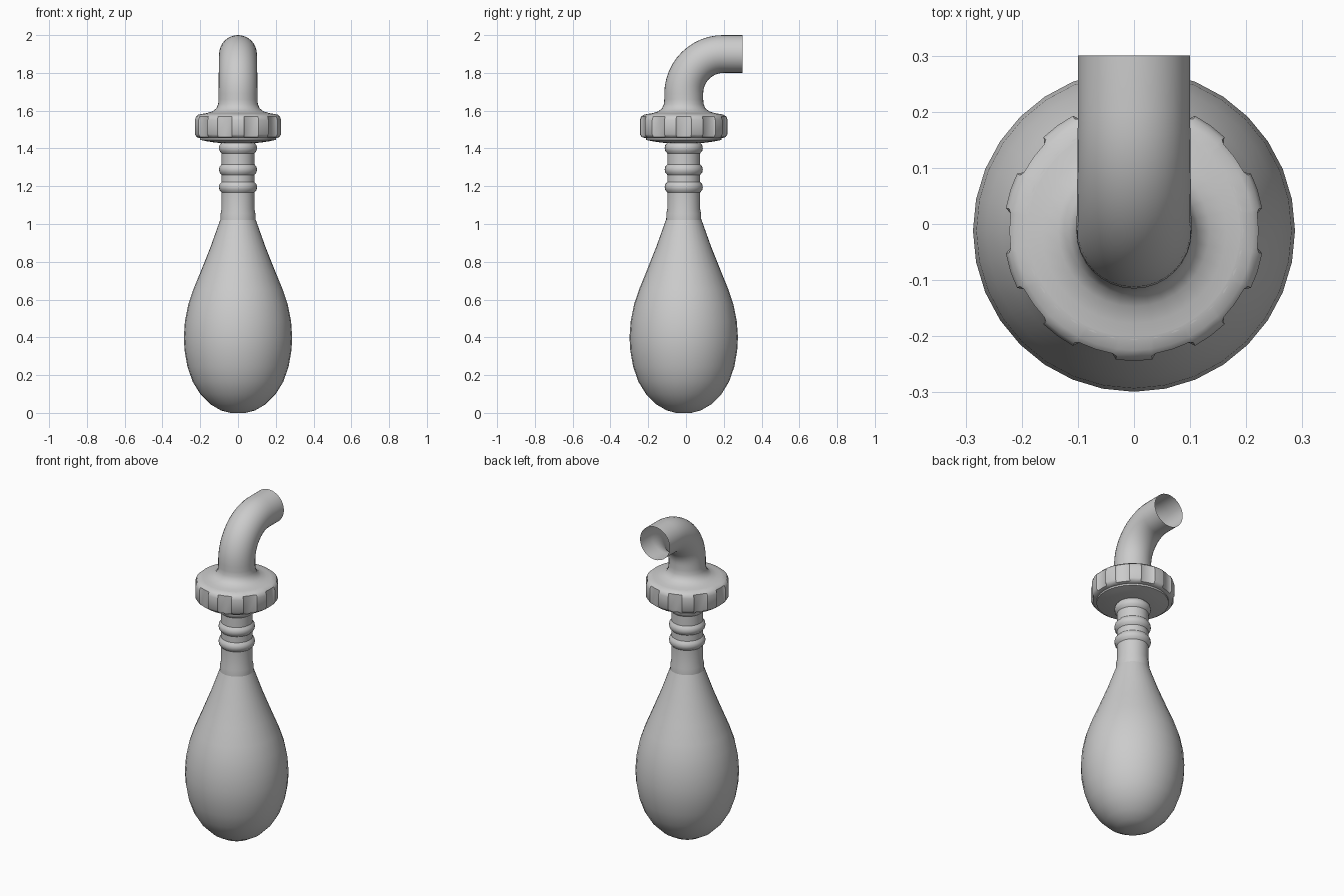
import bpy, bmesh
from math import sin, cos, pi, radians

if "Cube" in bpy.data.objects:
    bpy.data.objects.remove(bpy.data.objects["Cube"])

CY = -0.012   # shared axis of bulb, neck, cap and elbow


def loft(name, rings, close_start=False, close_end=False, angle=40):
    """Skin a list of equal-length point rings."""
    bm = bmesh.new()
    vr = [[bm.verts.new(p) for p in ring] for ring in rings]
    n = len(vr[0])
    for a, b in zip(vr, vr[1:]):
        for i in range(n):
            j = (i + 1) % n
            bm.faces.new((a[i], a[j], b[j], b[i]))
    if close_start:
        bm.faces.new(vr[0][::-1])
    if close_end:
        bm.faces.new(vr[-1])
    bmesh.ops.recalc_face_normals(bm, faces=bm.faces)
    me = bpy.data.meshes.new(name)
    bm.to_mesh(me)
    bm.free()
    ob = bpy.data.objects.new(name, me)
    bpy.context.collection.objects.link(ob)
    bpy.ops.object.select_all(action='DESELECT')
    ob.select_set(True)
    bpy.context.view_layer.objects.active = ob
    bpy.ops.object.shade_smooth_by_angle(angle=radians(angle))
    return ob


def circle(r, z, n=32):
    return [(r * sin(2 * pi * i / n), CY - r * cos(2 * pi * i / n), z)
            for i in range(n)]


# Squeeze bulb
bulb = [(0.04, 0.0), (0.09, 0.013), (0.145, 0.045), (0.2, 0.1), (0.24, 0.165),
        (0.268, 0.245), (0.283, 0.33), (0.287, 0.40), (0.281, 0.485),
        (0.263, 0.575), (0.236, 0.655), (0.197, 0.75), (0.145, 0.88),
        (0.095, 1.02)]
loft("bulb", [circle(r, z) for r, z in bulb], close_start=True)

# Neck with three rounded rings
neck = [(0.093, 1.015), (0.092, 1.055), (0.087, 1.08)]
for zc in (1.195, 1.288, 1.402):
    neck += [(0.087, zc - 0.028), (0.098, zc - 0.015), (0.101, zc),
             (0.098, zc + 0.015), (0.087, zc + 0.028)]
neck += [(0.087, 1.45)]
loft("neck", [circle(r, z) for r, z in neck], close_start=True, close_end=True)

# Stepped plate under the cap
plate = [(0.08, 1.428), (0.12, 1.431), (0.165, 1.438), (0.2, 1.445), (0.2, 1.47)]
loft("lower_plate", [circle(r, z) for r, z in plate], close_start=True,
     close_end=True)


# Screw cap: grips alternate around the rim
def grip_ring(r, z, depth):
    pts = []
    for k in range(20):
        rr = r if k % 2 == 0 else r - depth
        for d in (-8, 0, 8):
            a = radians(18 * k + d)
            pts.append((rr * sin(a), CY - rr * cos(a), z))
    return pts


cap = [(0.1, 1.46, 0), (0.205, 1.455, 0), (0.222, 1.46, 0.002),
       (0.232, 1.475, 0.01), (0.232, 1.55, 0.01), (0.226, 1.568, 0.004),
       (0.213, 1.578, 0), (0.19, 1.583, 0)]
loft("screw_cap", [grip_ring(*c) for c in cap], close_start=True)

# Elbow pipe: flared foot, quarter bend, open straight end
R, BZ = 0.21, 1.69
path = [(CY, z, 0, r) for z, r in
        ((1.582, 0.195), (1.587, 0.165), (1.596, 0.135), (1.612, 0.115),
         (1.635, 0.105), (1.66, 0.103))]
for i in range(13):
    a = pi / 2 * i / 12
    path.append((CY + R - R * cos(a), BZ + R * sin(a), a, 0.103 - 0.003 * i / 12))
path.append((0.30, BZ + R, pi / 2, 0.10))
rings = []
for y, z, a, r in path:
    rings.append([(r * sin(t), y - r * cos(t) * cos(a), z + r * cos(t) * sin(a))
                  for t in (2 * pi * i / 32 for i in range(32))])
loft("elbow_pipe", rings)
